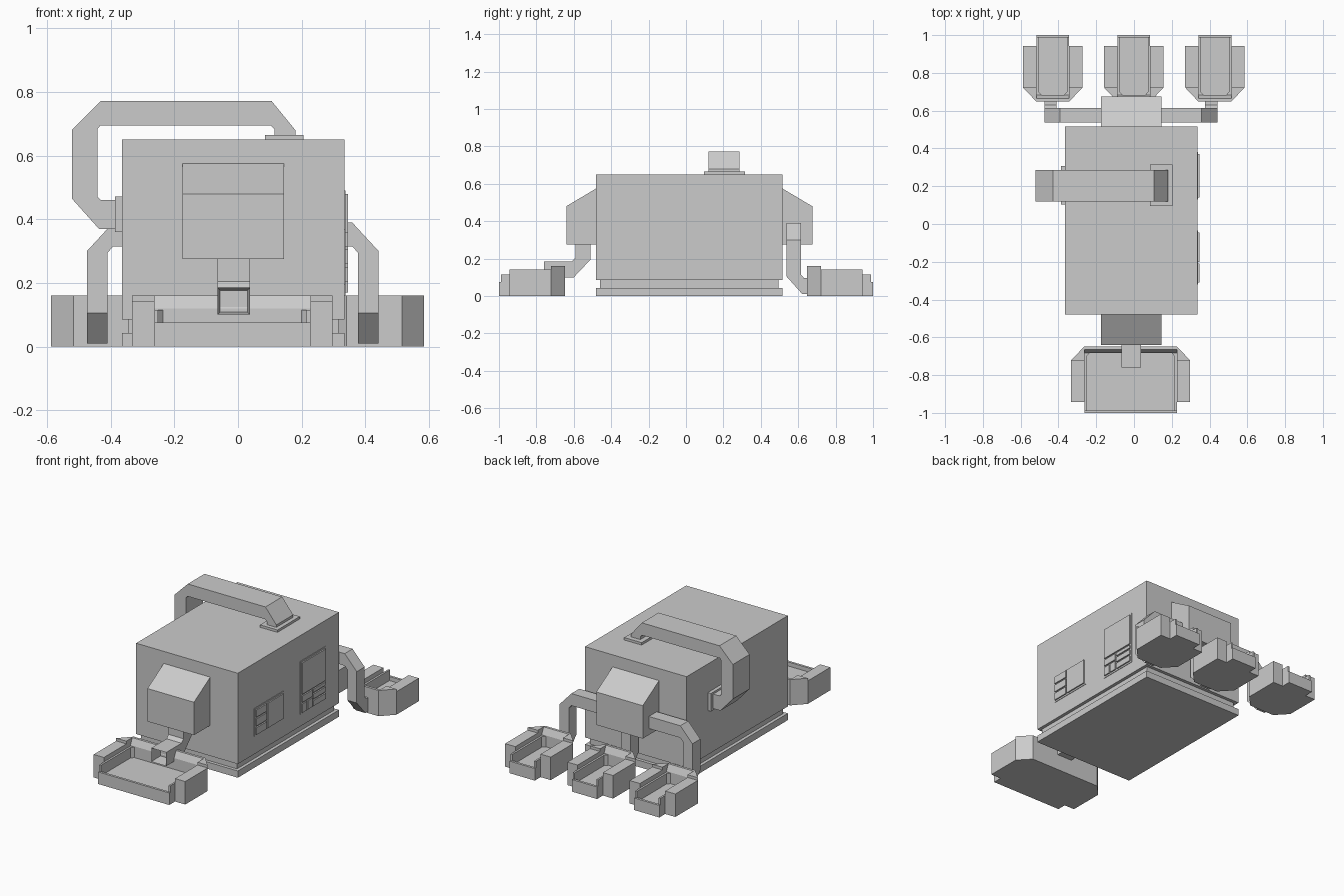
import bpy, bmesh

if "Cube" in bpy.data.objects:
    bpy.data.objects.remove(bpy.data.objects["Cube"])

CX = -0.0165  # centre line of the body


def place(axis, a, b, t):
    # map profile coordinates (a, b) and depth t into space
    return {"x": (t, a, b), "y": (a, t, b), "z": (a, b, t)}[axis]


def add_prism(bm, pts, axis, lo, hi):
    rings = [[bm.verts.new(place(axis, a, b, t)) for a, b in pts] for t in (lo, hi)]
    faces = [bm.faces.new(r) for r in rings]
    n = len(pts)
    for i in range(n):
        j = (i + 1) % n
        faces.append(bm.faces.new((rings[0][i], rings[0][j], rings[1][j], rings[1][i])))
    bmesh.ops.recalc_face_normals(bm, faces=faces)
    return faces


def add_box(bm, x0, x1, y0, y1, z0, z1):
    x0, x1 = sorted((x0, x1))
    y0, y1 = sorted((y0, y1))
    return add_prism(bm, [(x0, y0), (x1, y0), (x1, y1), (x0, y1)], "z", z0, z1)


def finish(bm, name):
    me = bpy.data.meshes.new(name)
    bm.to_mesh(me)
    bm.free()
    ob = bpy.data.objects.new(name, me)
    bpy.context.collection.objects.link(ob)
    return ob


def prism(name, pts, axis, lo, hi):
    bm = bmesh.new()
    add_prism(bm, pts, axis, lo, hi)
    return finish(bm, name)


def box(name, *dims):
    bm = bmesh.new()
    add_box(bm, *dims)
    return finish(bm, name)


# main housing on a recessed plinth
box("housing", -0.365, 0.335, -0.48, 0.515, 0.085, 0.65)
box("plinth_gap", -0.345, 0.315, -0.46, 0.495, 0.04, 0.09)
box("base_plate", -0.365, 0.335, -0.48, 0.515, 0.0, 0.042)

# sloped hoods, front and back
for name, wall, out in (("front_hood", -0.48, -0.64), ("back_hood", 0.515, 0.675)):
    prism(name, [(wall, 0.275), (out, 0.275), (out, 0.48), (wall, 0.575)],
          "x", -0.175, 0.145)

# front spout with a hollow mouth
bm = bmesh.new()
faces = add_prism(bm, [(-0.51, 0.28), (-0.51, 0.195), (-0.60, 0.10), (-0.76, 0.10),
                       (-0.76, 0.185), (-0.61, 0.185), (-0.59, 0.205), (-0.59, 0.28)],
                  "x", -0.065, 0.038)
bm.normal_update()
mouth = [f for f in faces if f.normal.y < -0.9 and f.calc_center_median().y < -0.75]
bmesh.ops.inset_region(bm, faces=mouth, thickness=0.012)
bmesh.ops.translate(bm, verts=mouth[0].verts, vec=(0, 0.08, 0))
finish(bm, "front_spout")


# collecting trays: plan is given as distance outward from the body
def tray(name, cx, half, s):
    bm = bmesh.new()
    inner = half - 0.07
    right = [(inner, 0.648), (half, 0.722), (half, 0.943), (inner, 0.943), (inner, 1.0)]
    outline = right + [(-x, y) for x, y in reversed(right)]
    add_prism(bm, [(cx + x, s * y) for x, y in outline], "z", 0.0, 0.05)
    for m in (-1, 1):
        def plan(pts, lo, hi):
            add_prism(bm, [(cx + m * x, s * y) for x, y in pts], "z", lo, hi)
        # side wall, raised rear corner, thin inner liner
        plan([(inner, 0.722), (half, 0.722), (half, 0.943), (inner, 0.943)], 0.05, 0.143)
        plan([(inner, 0.648), (half, 0.722), (inner, 0.722)], 0.05, 0.16)
        plan([(inner - 0.012, 0.70), (inner - 0.03, 0.68), (inner, 0.68),
              (inner, 0.99), (inner - 0.012, 0.99)], 0.05, 0.115)
    # low front lip and sloped rear wall
    add_box(bm, cx - inner, cx + inner, s * 0.985, s * 1.0, 0.05, 0.075)
    add_prism(bm, [(s * 0.648, 0.05), (s * 0.682, 0.05), (s * 0.682, 0.12),
                   (s * 0.664, 0.16), (s * 0.648, 0.16)], "x", cx - inner, cx + inner)
    finish(bm, name)


tray("front_tray", -0.018, 0.315, -1)
for name, cx in (("left", -0.43), ("middle", -0.001), ("right", 0.428)):
    tray(f"back_tray_{name}", cx, 0.157, 1)


# back feed pipes: elbow down into each back tray
def elbow(bm, x0, x1, top):
    add_prism(bm, [(0.537, top), (0.537, 0.105), (0.622, 0.01), (0.66, 0.01),
                   (0.66, 0.097), (0.63, 0.097), (0.615, 0.115), (0.615, top)],
              "x", min(x0, x1), max(x0, x1))


for name, m in (("left", -1), ("right", 1)):
    bm = bmesh.new()
    arm = [(0.10, 0.315), (0.375, 0.315), (0.393, 0.295), (0.393, 0.20), (0.458, 0.20),
           (0.458, 0.30), (0.375, 0.39), (0.10, 0.39)]
    add_prism(bm, [(CX + m * x, z) for x, z in arm], "y", 0.537, 0.615)
    elbow(bm, CX + m * 0.393, CX + m * 0.458, 0.20)
    finish(bm, f"feed_pipe_{name}")
bm = bmesh.new()
elbow(bm, -0.05, 0.018, 0.28)
finish(bm, "feed_pipe_middle")

# large pipe looping from the roof to the left side, with flanges
prism("loop_pipe",
      [(0.18, 0.65), (0.18, 0.68), (0.105, 0.772), (-0.43, 0.772), (-0.522, 0.68),
       (-0.522, 0.465), (-0.437, 0.37), (-0.36, 0.37), (-0.36, 0.46), (-0.43, 0.46),
       (-0.442, 0.472), (-0.442, 0.683), (-0.432, 0.695), (0.103, 0.695),
       (0.115, 0.683), (0.115, 0.65)], "y", 0.12, 0.285)
box("roof_flange", 0.085, 0.205, 0.095, 0.315, 0.645, 0.665)
box("side_flange", -0.387, -0.36, 0.103, 0.307, 0.36, 0.472)


# control panels on the right side: backing plate plus raised cells (y0, y1, z0, z1)
def panel(name, plate, cells):
    bm = bmesh.new()
    add_box(bm, 0.33, 0.338, *plate)
    for c in cells:
        add_box(bm, 0.337, 0.346, *c)
    finish(bm, name)


panel("small_panel", (-0.32, -0.035, 0.195, 0.37),
      [(-0.20, -0.045, 0.205, 0.36), (-0.31, -0.21, 0.315, 0.36),
       (-0.31, -0.21, 0.26, 0.305), (-0.31, -0.21, 0.205, 0.25)])
panel("tall_panel", (0.13, 0.38, 0.16, 0.49),
      [(0.14, 0.37, 0.285, 0.48), (0.14, 0.24, 0.235, 0.275), (0.25, 0.37, 0.255, 0.275),
       (0.25, 0.37, 0.215, 0.245), (0.14, 0.185, 0.17, 0.225), (0.195, 0.24, 0.17, 0.225),
       (0.25, 0.37, 0.17, 0.205)])
